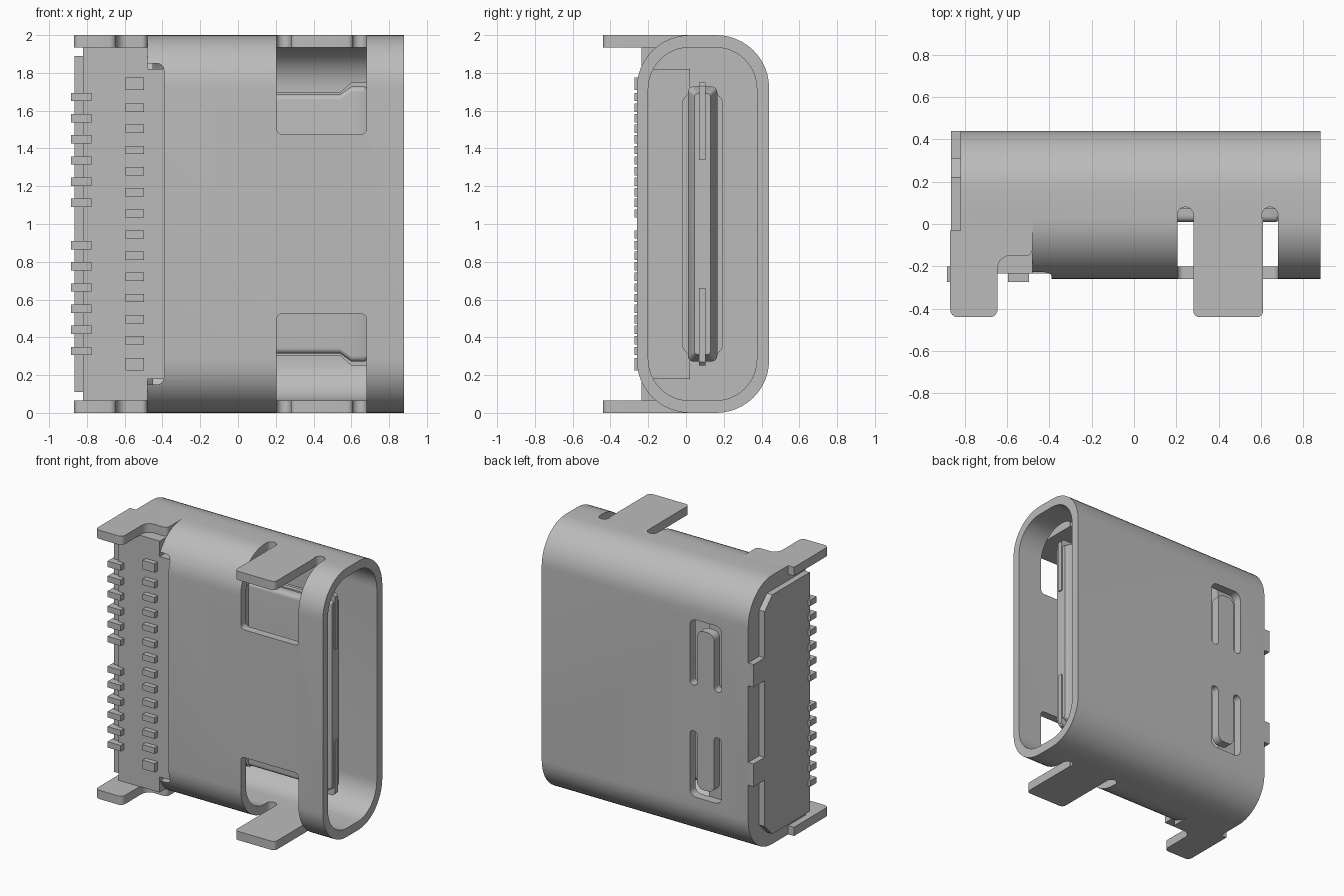
import bpy, bmesh, math
from mathutils import Vector

cube = bpy.data.objects.get("Cube")
if cube:
    bpy.data.objects.remove(cube, do_unlink=True)

grey = bpy.data.materials.new("neutral_grey")
grey.use_nodes = True
COLOUR = (0.5, 0.5, 0.5, 1)
grey.diffuse_color = COLOUR
grey.node_tree.nodes["Principled BSDF"].inputs["Base Color"].default_value = COLOUR


def rounded(pts, radii, steps=6):
    """Fillet right-angled corners; radii is one number or one per corner."""
    if not isinstance(radii, (list, tuple)):
        radii = [radii] * len(pts)
    out = []
    for i, p in enumerate(pts):
        p, r = Vector(p), radii[i]
        if r == 0:
            out.append(p)
            continue
        d1 = (Vector(pts[i - 1]) - p).normalized()
        d2 = (Vector(pts[(i + 1) % len(pts)]) - p).normalized()
        centre = p + r * (d1 + d2)
        for k in range(steps + 1):
            t = math.pi / 2 * k / steps
            out.append(centre - r * (d2 * math.cos(t) + d1 * math.sin(t)))
    return out


def rect(a0, a1, b0, b1):
    return [(a0, b0), (a1, b0), (a1, b1), (a0, b1)]


def place(axis, p, h):
    return {"x": (h, p[0], p[1]), "y": (p[0], h, p[1]), "z": (p[0], p[1], h)}[axis]


def loft(name, axis, sections):
    """Join matching outlines, each given as (position along axis, points)."""
    bm = bmesh.new()
    rings = [[bm.verts.new(place(axis, p, h)) for p in pts] for h, pts in sections]
    for a, b in zip(rings, rings[1:]):
        for i in range(len(a)):
            j = (i + 1) % len(a)
            bm.faces.new((a[i], a[j], b[j], b[i]))
    bm.faces.new(rings[0][::-1])
    bm.faces.new(rings[-1])
    bmesh.ops.recalc_face_normals(bm, faces=bm.faces)
    mesh = bpy.data.meshes.new(name)
    bm.to_mesh(mesh)
    bm.free()
    ob = bpy.data.objects.new(name, mesh)
    bpy.context.collection.objects.link(ob)
    mesh.materials.append(grey)
    return ob


def slab(name, axis, pts, h0, h1):
    return loft(name, axis, [(h0, pts), (h1, pts)])


def cut(target, cutter):
    cutter.hide_render = True
    mod = target.modifiers.new("cut", "BOOLEAN")
    mod.operation, mod.solver, mod.object = "DIFFERENCE", "EXACT", cutter
    bpy.context.view_layer.objects.active = target
    bpy.ops.object.modifier_apply(modifier=mod.name)
    bpy.data.objects.remove(cutter, do_unlink=True)


def smooth(ob):
    bpy.ops.object.select_all(action="DESELECT")
    ob.select_set(True)
    bpy.context.view_layer.objects.active = ob
    bpy.ops.object.shade_smooth_by_angle(angle=math.radians(30))


def mirror_z(pts, s):
    """Points given as (x, distance from the mid height)."""
    return [(x, 1 + s * d) for x, d in pts]


# Metal shell, a rounded tube open toward +x
outer = rounded(rect(-0.26, 0.44, 0, 2), 0.28, 12)
inner = rounded(rect(-0.2, 0.375, 0.065, 1.935), 0.22, 12)
shell = slab("shell", "x", outer, -0.82, 0.88)
cut(shell, slab("bore", "x", inner, -1, 1))

# Shell openings: rear cutaway, front windows, leg relief slots, spring slots
cut(shell, slab("rear_cut", "z", rect(-1, -0.48, -0.5, 0.02), -0.1, 2.1))
cut(shell, slab("flap_cut", "y", rounded(rect(-1, -0.39, 0.15, 1.85), [0, 0.04, 0.04, 0]), -0.5, -0.1))
spring = [(-0.6, 0.17), (-0.6, 0.66), (-0.34, 0.66), (-0.34, 0.17),
          (-0.4, 0.17), (-0.4, 0.59), (-0.54, 0.59), (-0.54, 0.17)]
for s in (1, -1):
    window = rounded(mirror_z(rect(0.205, 0.68, 0.475, 1.2), s), [0.03, 0.03, 0, 0])
    cut(shell, slab("window", "y", window, -0.5, 0.02))
    for x in (0.205, 0.605):
        slot = rounded(rect(x, x + 0.075, -0.4, 0.08), [0, 0, 0.037, 0.037])
        cut(shell, slab("slot", "z", slot, 1 + s * 0.85, 1 + s * 1.1))
    u_cut = rounded(mirror_z(spring, s), [0.028, 0.05, 0.05, 0.028, 0.028, 0.05, 0.05, 0.028])
    cut(shell, slab("spring_slot", "y", u_cut, 0.3, 0.6))
smooth(shell)

# Legs, flat plates running out of the shell ends
rear_outline = [(-0.868, -0.44), (-0.645, -0.44), (-0.645, -0.15), (-0.48, -0.15),
                (-0.48, 0.04), (-0.82, 0.04), (-0.82, -0.03), (-0.868, -0.03)]
rear_outline = rounded(rear_outline, [0.035, 0.035, 0.06, 0.03, 0, 0, 0, 0])
front_outline = rounded(rect(0.28, 0.61, -0.44, 0.03), [0.03, 0.03, 0, 0])
for label, z in (("upper", 1.935), ("lower", 0)):
    smooth(slab(label + "_rear_leg", "z", rear_outline, z, z + 0.065))
    smooth(slab(label + "_front_leg", "z", front_outline, z, z + 0.065))

# Insulating body filling the rear of the shell
smooth(slab("body_core", "x", inner, -0.82, -0.45))
slab("body_foot", "x", rect(-0.235, 0.02, 0.065, 1.935), -0.82, -0.48)
slab("body_step", "x", rect(-0.235, 0.02, 0.18, 1.82), -0.48, -0.385)
back = [(-0.22, 0.11), (0.22, 0.11), (0.31, 0.2), (0.31, 1.8), (0.22, 1.89), (-0.22, 1.89)]
slab("back_panel", "x", back, -0.865, -0.82)

# Folded tabs holding the back panel
for label, z in (("upper", 1.37), ("lower", 0.63)):
    slab(label + "_back_tab", "x", rect(0.31, 0.44, z - 0.085, z + 0.085), -0.865, -0.815)


# Tongue: thick base, slim blade, bevelled tip
def blade(w, h, r):
    return rounded(rect(0.0875 - w, 0.0875 + w, 1 - h, 1 + h), r)


smooth(loft("tongue_base", "x", [(-0.46, blade(0.108, 0.695, 0.06)), (0.08, blade(0.108, 0.695, 0.06))]))
smooth(loft("tongue", "x", [(-0.46, blade(0.078, 0.685, 0.03)), (0.54, blade(0.078, 0.685, 0.03)),
                            (0.6, blade(0.078, 0.728, 0.03)), (0.67, blade(0.078, 0.728, 0.03)),
                            (0.74, blade(0.042, 0.69, 0.015))]))
latch = [(-0.4, 0.34), (0.75, 0.34), (0.75, 0.73), (0.73, 0.75), (0.6, 0.75), (0.54, 0.695), (-0.4, 0.695)]
for label, s in (("upper", 1), ("lower", -1)):
    slab(label + "_latch_plate", "y", mirror_z(latch, s), 0.07, 0.104)

# Two rows of solder contacts
PITCH = 0.112
for s in (1, -1):
    for k in range(6):
        z = 1 + s * PITCH * (k + 1)
        slab("rear_contact", "y", rect(-0.883, -0.775, z - 0.022, z + 0.022), -0.273, -0.2)
        z = 1 + s * PITCH * (k + 0.5)
        slab("inner_contact", "y", rect(-0.595, -0.497, z - 0.022, z + 0.022), -0.273, -0.2)
    z = 1 + s * 0.743
    slab("end_contact", "y", rect(-0.595, -0.497, z - 0.033, z + 0.033), -0.273, -0.2)
